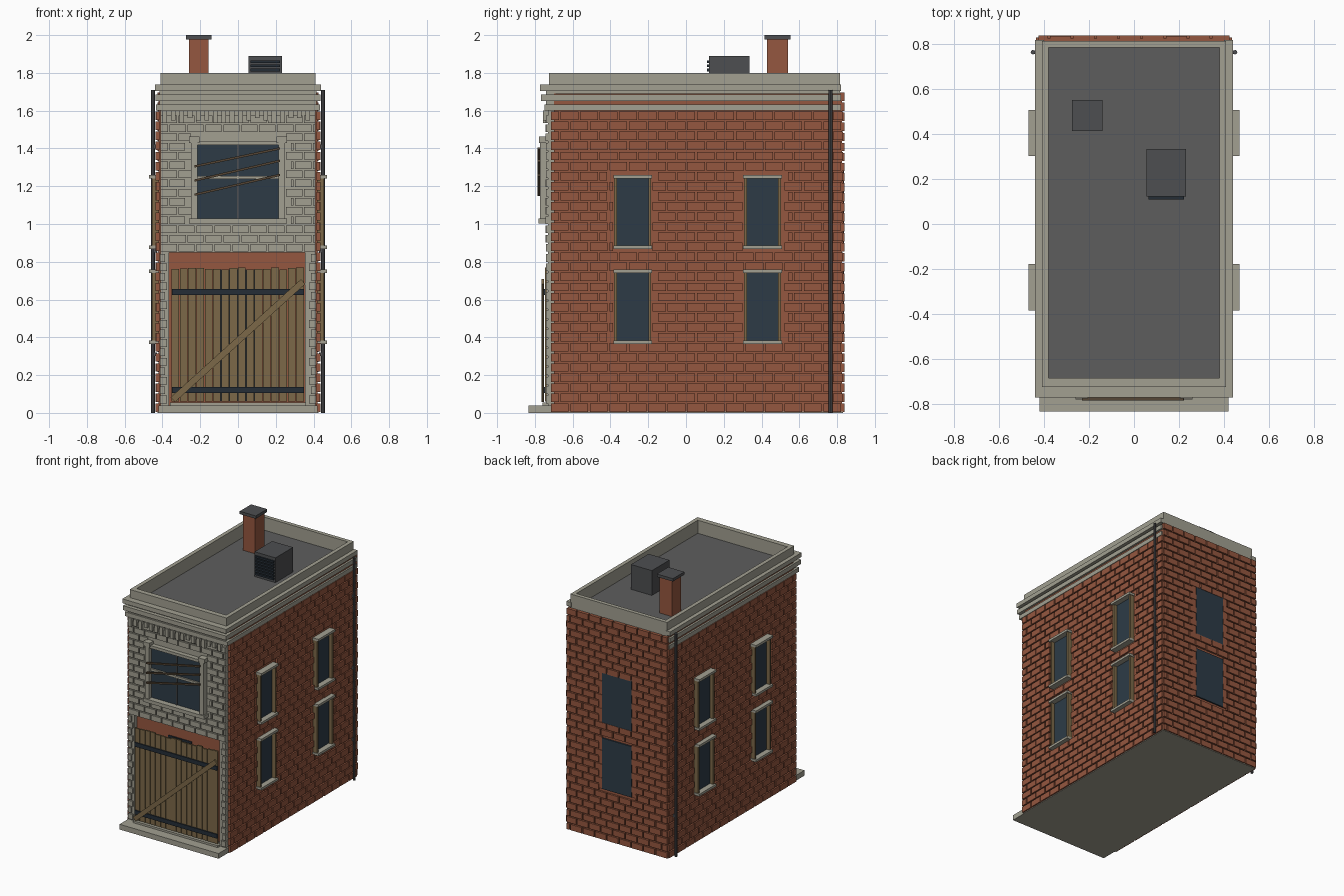
import bpy, bmesh, math, random
from mathutils import Matrix, Vector

if "Cube" in bpy.data.objects:
    bpy.data.objects.remove(bpy.data.objects["Cube"])

random.seed(4)


def material(name, rgb):
    m = bpy.data.materials.new(name)
    m.diffuse_color = (*rgb, 1)
    m.use_nodes = True
    m.node_tree.nodes["Principled BSDF"].inputs["Base Color"].default_value = m.diffuse_color
    return m


BRICK = material("red_brick", (0.30, 0.095, 0.05))
STONE = material("pale_stone", (0.36, 0.35, 0.285))
ROOF = material("roof_felt", (0.11, 0.11, 0.11))
WOOD = material("aged_wood", (0.20, 0.14, 0.065))
BOARD = material("dark_board", (0.09, 0.06, 0.035))
GLASS = material("dark_glass", (0.026, 0.044, 0.062))
IRON = material("blue_iron", (0.018, 0.027, 0.037))
METAL = material("grey_metal", (0.075, 0.077, 0.082))


def add_box(bm, x0, x1, y0, y1, z0, z1):
    mid = Vector(((x0 + x1) / 2, (y0 + y1) / 2, (z0 + z1) / 2))
    size = Matrix.Diagonal((abs(x1 - x0), abs(y1 - y0), abs(z1 - z0), 1))
    bmesh.ops.create_cube(bm, size=1, matrix=Matrix.Translation(mid) @ size)


def finish(name, bm, mat):
    me = bpy.data.meshes.new(name)
    bm.to_mesh(me)
    bm.free()
    ob = bpy.data.objects.new(name, me)
    me.materials.append(mat)
    bpy.context.collection.objects.link(ob)
    return ob


def boxes(name, mat, *items):
    bm = bmesh.new()
    for b in items:
        add_box(bm, *b)
    return finish(name, bm, mat)


def bar(name, mat, a, b, y0, y1, width):
    """Straight board in the xz plane from a to b."""
    dx, dz = b[0] - a[0], b[1] - a[1]
    h = math.hypot(dx, dz) / 2
    ob = boxes(name, mat, (-h, h, y0, y1, -width / 2, width / 2))
    ob.rotation_euler.y = -math.atan2(dz, dx)
    ob.location = ((a[0] + b[0]) / 2, 0, (a[1] + b[1]) / 2)


def bricks(name, mat, axis, u0, u1, z0, z1, d0, d1, holes, length, rows):
    """Running-bond courses with toothed edges round the openings."""
    bm = bmesh.new()
    h = (z1 - z0) / rows
    gap = 0.009
    for r in range(rows):
        za, zb = z0 + r * h + gap / 2, z0 + (r + 1) * h - gap / 2
        u = u0 - (length / 2 if r % 2 else 0)
        while u < u1 - 0.01:
            parts = [(max(u, u0), min(u + length - gap, u1))]
            u += length
            for a, b, c, d in holes:
                if c < (za + zb) / 2 < d:
                    m = 0.03 * (r % 2)
                    parts = [q for p, s in parts
                             for q in ((p, min(s, a - m)), (max(p, b + m), s))]
            for p, s in parts:
                if s - p < 0.012:
                    continue
                out = d1 + math.copysign(random.uniform(-0.002, 0.002), d1)
                if axis == 'y':
                    add_box(bm, d0, out, p, s, za, zb)
                else:
                    add_box(bm, p, s, d0, out, za, zb)
    return finish(name, bm, mat)


# Core walls, base and roof
boxes("wall_core", BRICK, (-0.422, 0.422, -0.70, 0.825, 0.008, 1.69))
boxes("base_slab", STONE, (-0.425, 0.425, -0.72, 0.83, 0, 0.008))
boxes("roof_deck", ROOF, (-0.39, 0.39, -0.70, 0.795, 1.68, 1.70))

# Parapet ring
boxes("parapet", STONE,
      (-0.41, -0.38, -0.725, 0.815, 1.69, 1.80), (0.38, 0.41, -0.725, 0.815, 1.69, 1.80),
      (-0.38, 0.38, -0.725, -0.685, 1.69, 1.80), (-0.38, 0.38, 0.785, 0.815, 1.69, 1.80))

# Cornice bands wrap the front and both sides
bands = []
for za, zb, w, yf in ((1.60, 1.632, 0.435, -0.75), (1.652, 1.685, 0.437, -0.768),
                      (1.705, 1.738, 0.44, -0.772)):
    bands.append((-w, w, yf, -0.685, za, zb))
    for s in (-1, 1):
        bands.append((s * 0.40, s * w, -0.685, 0.82, za, zb))
bands.append((-0.415, 0.415, -0.74, -0.69, 1.63, 1.71))
boxes("cornice", STONE, *bands)

# Dentils of uneven length
boxes("dentils", STONE, *[(-0.40 + i * 0.0445, -0.375 + i * 0.0445, -0.758, -0.72,
                           1.535 + random.choice((0, 0.012, 0.025)), 1.60)
                          for i in range(18)])

# Brick skins on the sides and back
win_y = (-0.282, 0.405)
win_z = ((0.365, 0.758), (0.868, 1.26))
side_holes = [(y - 0.105, y + 0.105, a, b) for y in win_y for a, b in win_z]
back_holes = [(-0.125, 0.125, 0.39, 0.78), (-0.125, 0.125, 0.89, 1.29)]
for s, side in ((-1, "left"), (1, "right")):
    bricks(side + "_bricks", BRICK, 'y', -0.715, 0.83, 0, 1.60,
           s * 0.415, s * 0.435, side_holes, 0.103, 30)
bricks("back_bricks", BRICK, 'x', -0.425, 0.425, 0, 1.70, 0.815, 0.838, back_holes, 0.103, 32)
boxes("back_glass", GLASS, *[(a, b, 0.82, 0.836, c, d) for a, b, c, d in back_holes])
boxes("back_window_surrounds", BRICK,
      *[(s * 0.125, s * 0.158, 0.82, 0.834, c, d)
        for s in (-1, 1) for a, b, c, d in back_holes])

# Side windows: glass, wooden jambs, stone sills and lintels
glass, jambs, ledges = [], [], []
for s in (-1, 1):
    for y in win_y:
        for a, b in win_z:
            glass.append((s * 0.42, s * 0.428, y - 0.095, y + 0.095, a + 0.01, b - 0.01))
            for e in (-1, 1):
                jambs.append((s * 0.42, s * 0.456, y + e * 0.083, y + e * 0.098, a + 0.01, b - 0.01))
            for z in (a, b - 0.018):
                ledges.append((s * 0.42, s * 0.47, y - 0.103, y + 0.103, z, z + 0.018))
boxes("side_glass", GLASS, *glass)
boxes("side_window_jambs", WOOD, *jambs)
boxes("side_sills_and_lintels", STONE, *ledges)

# Stone front around the doorway
boxes("front_facade", STONE,
      (-0.41, 0.41, -0.73, -0.69, 0.85, 1.62),
      (-0.41, -0.365, -0.73, -0.69, 0.0, 0.85), (0.355, 0.41, -0.73, -0.69, 0.0, 0.85))
bricks("front_stones", STONE, 'x', -0.41, 0.41, 0.85, 1.58, -0.72, -0.741,
       [(-0.25, 0.25, 1.0, 1.46)], 0.095, 15)
boxes("door_quoins", STONE, *[
    (s * (0.375 + 0.012 * (i % 2)), s * 0.412, -0.742, -0.72, 0.05 + i * 0.05, 0.091 + i * 0.05)
    for s in (-1, 1) for i in range(16)])
boxes("front_step", STONE, (-0.42, 0.42, -0.835, -0.70, 0, 0.04),
      (-0.36, 0.36, -0.76, -0.69, 0.04, 0.055))

# Boarded doorway
boxes("door_panel", IRON, (-0.10, 0.10, -0.706, -0.69, 0.06, 0.76))
boxes("door_planks", WOOD, *[
    (-0.352 + i * 0.044, -0.3115 + i * 0.044, -0.746, -0.734, 0.06,
     0.765 + random.uniform(-0.006, 0.006)) for i in range(16)])
boxes("door_straps", IRON, *[(-0.35, 0.35, -0.754, -0.744, z, z + 0.032) for z in (0.104, 0.624)])
bar("door_brace", WOOD, (-0.345, 0.07), (0.345, 0.695), -0.764, -0.752, 0.034)

# Front window with frame, bars and nailed boards
boxes("front_glass", GLASS, (-0.225, 0.225, -0.738, -0.725, 1.02, 1.43))
frame = [(-0.225, 0.225, -0.765, -0.725, 1.418, 1.44),
         (-0.26, 0.26, -0.782, -0.725, 1.003, 1.03),
         (-0.22, 0.22, -0.75, -0.73, 1.238, 1.255)]
for s in (-1, 1):
    frame.append((s * 0.215, s * 0.25, -0.772, -0.725, 1.03, 1.44))
    frame.append((s * 0.205, s * 0.26, -0.778, -0.725, 1.43, 1.462))
boxes("front_window_frame", STONE, *frame)
boxes("front_window_mullion", METAL, (-0.004, 0.004, -0.745, -0.73, 1.03, 1.42))
for i, (a, b) in enumerate(((1.305, 1.40), (1.23, 1.335), (1.155, 1.26))):
    bar("window_board_%d" % (i + 1), BOARD, (-0.23, a), (0.222, b), -0.786, -0.772, 0.012)

# Chimney
boxes("chimney", BRICK, (-0.26, -0.155, 0.43, 0.54, 1.69, 1.98))
boxes("chimney_cap", METAL, (-0.276, -0.14, 0.415, 0.553, 1.978, 2.0))

# Roof vent with louvres
boxes("roof_vent", METAL, (0.055, 0.232, 0.122, 0.335, 1.69, 1.89))
boxes("vent_louvres", IRON, *[(0.065, 0.222, 0.11, 0.125, z, z + 0.014)
                              for z in [1.72 + 0.022 * i for i in range(7)]])

# Drainpipes with brackets
for s, side in ((-1, "left"), (1, "right")):
    bm = bmesh.new()
    bmesh.ops.create_cone(bm, cap_ends=True, segments=8, radius1=0.010, radius2=0.010, depth=1.71,
                          matrix=Matrix.Translation((s * 0.45, 0.765, 0.855)))
    for z in (0.3, 0.85, 1.4):
        add_box(bm, s * 0.43, s * 0.452, 0.757, 0.773, z, z + 0.02)
    finish(side + "_drainpipe", bm, METAL)
